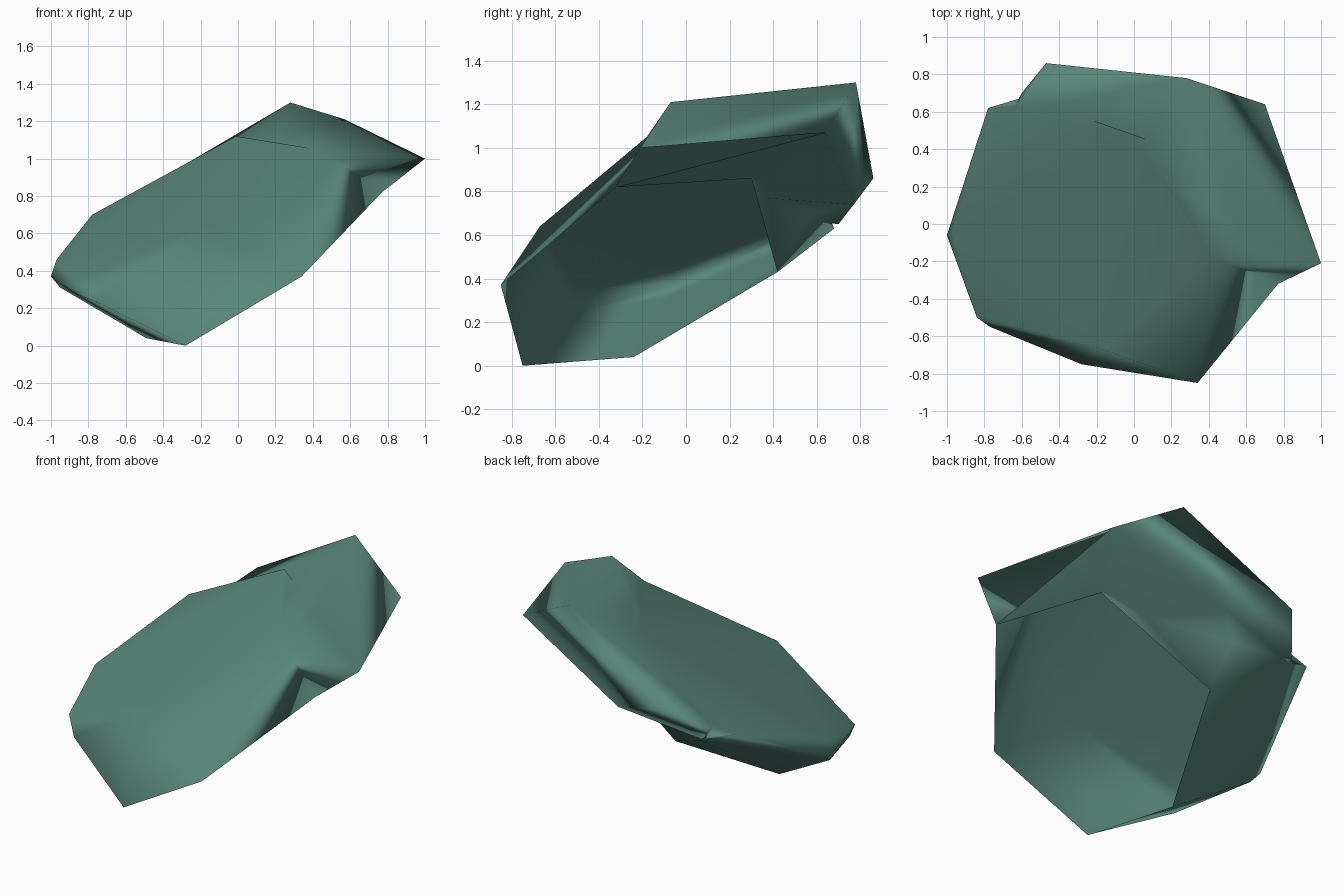
import bpy
import bmesh
from mathutils import Vector

cube = bpy.data.objects.get("Cube")
if cube:
    bpy.data.objects.remove(cube, do_unlink=True)

stone = bpy.data.materials.new("grey_green_stone")
stone.use_nodes = True
colour = (0.10, 0.24, 0.195, 1)
stone.diffuse_color = colour
bsdf = stone.node_tree.nodes["Principled BSDF"]
bsdf.inputs["Base Color"].default_value = colour
bsdf.inputs["Roughness"].default_value = 0.9


def rock_slab(name, corners):
    """Smooth-shaded slab stretched over a few corner points."""
    bm = bmesh.new()
    for corner in corners:
        bm.verts.new(corner)
    hull = bmesh.ops.convex_hull(bm, input=bm.verts[:])
    spare = set(hull["geom_interior"]) | set(hull["geom_unused"])
    bmesh.ops.delete(bm, geom=[v for v in spare if isinstance(v, bmesh.types.BMVert)],
                     context="VERTS")
    bmesh.ops.recalc_face_normals(bm, faces=bm.faces[:])
    for face in bm.faces:
        face.smooth = True
    mesh = bpy.data.meshes.new(name)
    bm.to_mesh(mesh)
    bm.free()
    mesh.materials.append(stone)
    slab = bpy.data.objects.new(name, mesh)
    bpy.context.collection.objects.link(slab)
    return slab


# Corners shared by both slabs
crest = (0.42, -0.18, 1.05)
right_corner = (0.77, -0.32, 0.82)

# Front slab: flat six-sided lower rim, then the upper rim
lower_rim = [(0.34, -0.85, 0.37), (-0.28, -0.75, 0.0), (-0.49, -0.24, 0.04),
             (-0.22, 0.42, 0.43), (0.5, 0.3, 0.86), right_corner]
upper_rim = [(-1, -0.06, 0.37), (-0.95, -0.09, 0.31), (-0.97, -0.05, 0.46),
             (-0.78, 0.62, 0.7), (-0.01, 0.48, 1.12), crest, (-0.17, -0.67, 0.64),
             (-0.84, -0.5, 0.35), (-0.77, -0.55, 0.24), (-0.58, 0.68, 0.63)]
rock = rock_slab("rock", lower_rim + upper_rim)

# Rear slab: outer rim and underside, plus the root buried in the front slab
rear_rim = [(0.28, 0.78, 1.3), (0.57, -0.07, 1.21), (1, -0.21, 1.0), (0.7, 0.64, 1.07),
            (-0.47, 0.86, 0.86), (-0.6, 0.7, 0.65), (-0.06, 0.77, 0.74)]
rear_root = [right_corner, crest, (0.22, 0.2, 1.1), (-0.4, 0.4, 0.68), (-0.67, 0.58, 0.67)]
rear = rock_slab("rear_slab", rear_rim + rear_root)

# Fuse both slabs into one rock
fuse = rock.modifiers.new("fuse", "BOOLEAN")
fuse.operation = "UNION"
fuse.solver = "EXACT"
fuse.object = rear
bpy.context.view_layer.objects.active = rock
bpy.ops.object.modifier_apply(modifier=fuse.name)
bpy.data.objects.remove(rear, do_unlink=True)

# Open the flat underside so the front slab is a hollow shell
a, b, _, c, _, d = (Vector(p) for p in lower_rim)
down = (d - b).cross(c - a).normalized()
if down.z > 0:
    down.negate()
middle = sum((Vector(p) for p in lower_rim), Vector()) / len(lower_rim)
bm = bmesh.new()
bm.from_mesh(rock.data)
bmesh.ops.remove_doubles(bm, verts=bm.verts[:], dist=0.004)
bm.normal_update()
underside = [f for f in bm.faces if f.normal.dot(down) > 0.95
             and all(abs((v.co - middle).dot(down)) < 0.05 for v in f.verts)]
bmesh.ops.delete(bm, geom=underside, context="FACES")
bm.to_mesh(rock.data)
bm.free()

# Let the broad faces lead the smooth shading
weights = rock.modifiers.new("broad_faces", "WEIGHTED_NORMAL")
weights.mode = "FACE_AREA"
weights.weight = 60
